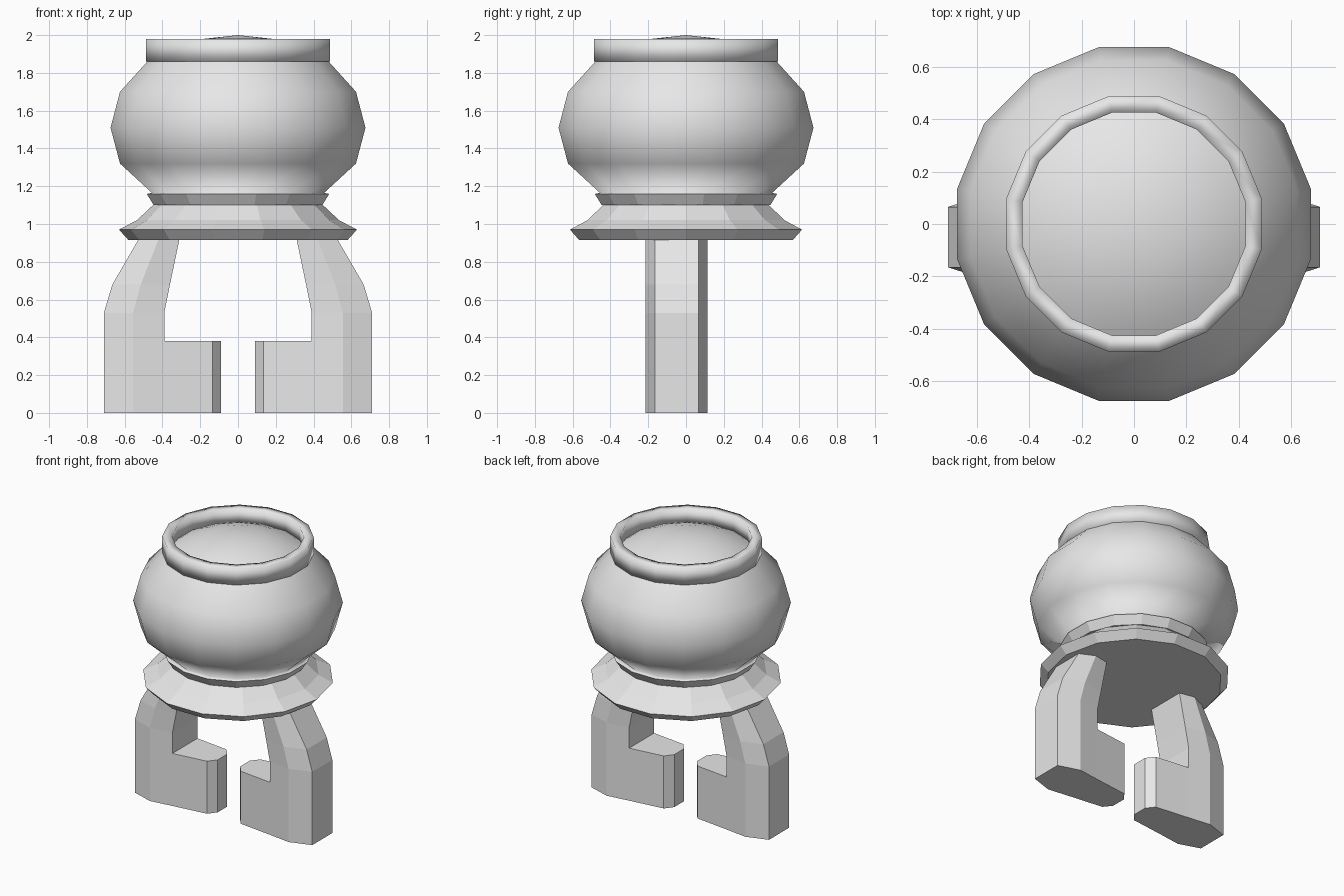
import bpy, bmesh, math

cube = bpy.data.objects.get("Cube")
if cube:
    bpy.data.objects.remove(cube, do_unlink=True)

grey = bpy.data.materials.new("plain grey")
grey.use_nodes = True
grey.diffuse_color = (0.8, 0.8, 0.8, 1)
grey.node_tree.nodes["Principled BSDF"].inputs["Base Color"].default_value = (0.8, 0.8, 0.8, 1)


def finish(name, bm, smooth):
    """Clean the mesh, shade it and add it to the scene."""
    bmesh.ops.remove_doubles(bm, verts=bm.verts, dist=1e-5)
    bmesh.ops.recalc_face_normals(bm, faces=bm.faces)
    for f in bm.faces:
        f.smooth = smooth
    mesh = bpy.data.meshes.new(name)
    bm.to_mesh(mesh)
    bm.free()
    mesh.materials.append(grey)
    obj = bpy.data.objects.new(name, mesh)
    bpy.context.collection.objects.link(obj)
    return obj


def skin(bm, lower, upper, skip=()):
    """Join two vertex rings with quads."""
    n = len(lower)
    for i in range(n):
        if i not in skip:
            j = (i + 1) % n
            bm.faces.new((lower[i], lower[j], upper[j], upper[i]))


def lathe(name, profile, sides, turn=0.0, smooth=True, closed=False, caps=False):
    """Spin a (radius, height) profile around z."""
    bm = bmesh.new()
    rings = []
    for r, z in profile:
        angles = [turn + 2 * math.pi * i / sides for i in range(sides)]
        r = max(r, 1e-7)
        rings.append([bm.verts.new((r * math.cos(a), r * math.sin(a), z)) for a in angles])
    pairs = list(zip(rings, rings[1:]))
    if closed:
        pairs.append((rings[-1], rings[0]))
    for a, b in pairs:
        skin(bm, a, b)
    if caps:
        bm.faces.new(rings[0])
        bm.faces.new(rings[-1])
    return finish(name, bm, smooth)


half = math.pi / 16

# Rounded pot with a small flange at its foot
lathe("pot_body", [(0.49, 1.16), (0.465, 1.165), (0.637, 1.32), (0.688, 1.51),
                   (0.637, 1.70), (0.485, 1.865)], 16, half)

# Thick rim and the domed lid sitting inside it
lathe("pot_rim", [(0.497, 1.86), (0.497, 1.98), (0.433, 1.98), (0.433, 1.86)],
      16, half, closed=True)
lathe("domed_lid", [(0.45, 1.872), (0.39, 1.906), (0.29, 1.948), (0.18, 1.981), (0, 2.0)],
      16, half)

# Faceted collar and flared base plate
lathe("collar", [(0.455, 1.10), (0.493, 1.16)], 16, half, smooth=False, caps=True)
lathe("flared_base", [(0.58, 0.915), (0.63, 0.97), (0.535, 1.02), (0.45, 1.10)],
      14, smooth=False, caps=True)


def leg(name, side):
    """Curved leg with a foot that reaches towards the centre."""
    bm = bmesh.new()

    def ring(points, z):
        return [bm.verts.new((side * x, y, z)) for x, y in points]

    foot = [(0.71, -0.165), (0.555, -0.215), (0.39, -0.193), (0.135, -0.162), (0.09, -0.105),
            (0.09, 0.005), (0.135, 0.062), (0.39, 0.093), (0.555, 0.115), (0.71, 0.065)]
    sole, top = ring(foot, 0), ring(foot, 0.38)
    skin(bm, sole, top)
    bm.faces.new(sole)
    bm.faces.new(top[2:8])

    # Upright part bends inwards as it rises
    last = top[:3] + top[7:]
    for z, outer, mid, inner in [(0.53, 0.71, 0.555, 0.39), (0.68, 0.665, 0.515, 0.36),
                                 (0.93, 0.52, 0.416, 0.308)]:
        xs = (outer, mid, inner, inner, mid, outer)
        ys = (-0.165, -0.215, -0.193, 0.093, 0.115, 0.065)
        new = ring(zip(xs, ys), z)
        skin(bm, last, new)
        last = new
    bm.faces.new(last)
    return finish(name, bm, False)


leg("left_leg", 1)
leg("right_leg", -1)
